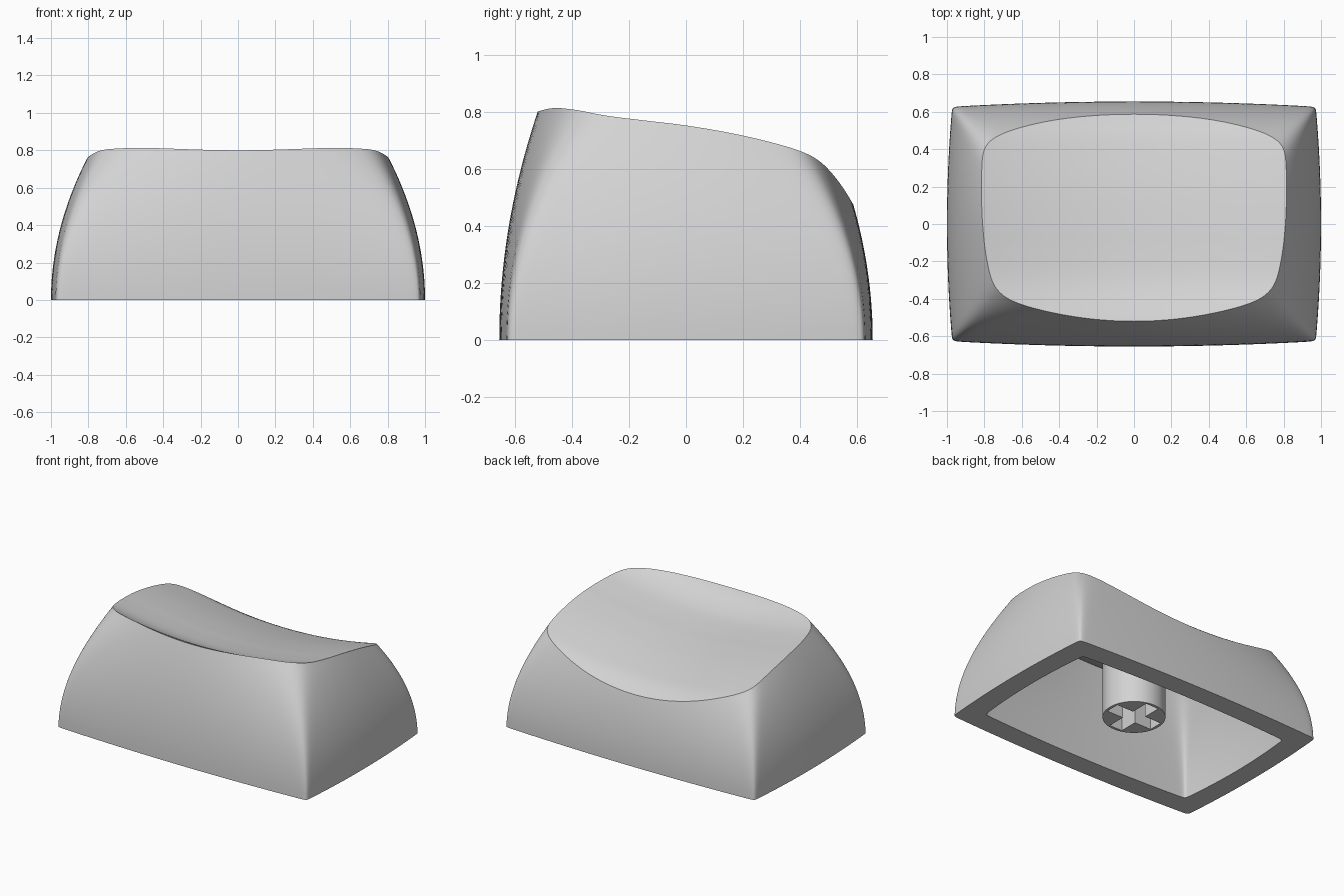
import bpy, bmesh, math
from mathutils import Vector

cube = bpy.data.objects.get("Cube")
if cube:
    bpy.data.objects.remove(cube, do_unlink=True)

grey = bpy.data.materials.new("light_grey_plastic")
grey.use_nodes = True
colour = (0.65, 0.65, 0.65, 1)
grey.diffuse_color = colour
grey.node_tree.nodes["Principled BSDF"].inputs["Base Color"].default_value = colour

SIDE = 44          # columns along each side of the cap
WALL_ROWS = 20
TOP_ROWS = 20
WALL = 0.145       # shell thickness at the base
ROOF = 0.1

# Centre line of the scooped top, front to back (y, z)
SCOOP = [(-0.7, 0.84), (-0.52, 0.8), (-0.47, 0.78), (-0.4, 0.738), (-0.3, 0.7),
         (-0.15, 0.672), (0, 0.65), (0.2, 0.613), (0.4, 0.563), (0.5, 0.53),
         (0.585, 0.475), (0.75, 0.32)]


def slope(i):
    lo, hi = SCOOP[max(i - 1, 0)], SCOOP[min(i + 1, len(SCOOP) - 1)]
    return (hi[1] - lo[1]) / (hi[0] - lo[0])


def dish(x, y):
    """Height of the scooped top: smooth centre line plus a sideways curve."""
    y = min(max(y, SCOOP[0][0]), SCOOP[-1][0])
    i = max(k for k in range(len(SCOOP) - 1) if SCOOP[k][0] <= y)
    (y0, z0), (y1, z1) = SCOOP[i], SCOOP[i + 1]
    h = y1 - y0
    t = (y - y0) / h
    z = (z0 * (1 + 2 * t) * (1 - t) ** 2 + slope(i) * h * t * (1 - t) ** 2
         + z1 * t * t * (3 - 2 * t) + slope(i + 1) * h * t * t * (t - 1))
    return z + 0.155 * x * x


def wall(u, v, z, inset):
    """Point on the curved side wall in square direction (u, v) at height z."""
    t = z / 0.8
    n = 80 * 0.13 ** min(t, 1)      # corners soften with height
    k = (abs(u) ** n + abs(v) ** n) ** (-1 / n)
    u, v = u * k, v * k
    half_x = 1 - 0.2 * (z / 0.77) ** 2 - inset
    lean = 0.07 * (z / 0.48) ** 2 if v > 0 else 0.135 * t * t
    half_y = 0.655 - lean - inset
    return Vector((u * (half_x - (0.028 + 0.025 * t * t) * v * v),
                   v * (half_y - (0.028 + 0.085 * t * t) * u * u), z))


def rim_height(u, v, inset, drop):
    lo, hi = 0.0, 0.95
    for _ in range(30):
        mid = (lo + hi) / 2
        p = wall(u, v, mid, inset)
        if mid < dish(p.x, p.y) - drop:
            lo = mid
        else:
            hi = mid
    return lo


# Directions round the square, closer together near the corners
steps = [math.sin(math.pi * (k / SIDE - 0.5)) for k in range(SIDE)]
DIRS = ([(s, -1) for s in steps] + [(1, s) for s in steps]
        + [(-s, 1) for s in steps] + [(-1, -s) for s in steps])


def bridge(bm, a, b):
    for i in range(len(a)):
        j = (i + 1) % len(a)
        bm.faces.new((a[i], a[j], b[j], b[i]))


def skin(bm, inset, drop):
    """Side wall and scooped top as one surface; returns its bottom ring."""
    tops = [rim_height(u, v, inset, drop) for u, v in DIRS]
    rings = []
    for r in range(WALL_ROWS + 1):
        rings.append([bm.verts.new(wall(u, v, h * r / WALL_ROWS, inset))
                      for (u, v), h in zip(DIRS, tops)])
    rim = [v.co.copy() for v in rings[-1]]
    for r in range(1, TOP_ROWS):
        s = 1 - r / TOP_ROWS
        rings.append([bm.verts.new((p.x * s, p.y * s, dish(p.x * s, p.y * s) - drop))
                      for p in rim])
    for a, b in zip(rings, rings[1:]):
        bridge(bm, a, b)
    centre = bm.verts.new((0, 0, dish(0, 0) - drop))
    last = rings[-1]
    for i in range(len(last)):
        bm.faces.new((last[i], last[(i + 1) % len(last)], centre))
    return rings[0]


def finish(name, bm):
    bmesh.ops.recalc_face_normals(bm, faces=bm.faces)
    mesh = bpy.data.meshes.new(name)
    bm.to_mesh(mesh)
    bm.free()
    mesh.materials.append(grey)
    ob = bpy.data.objects.new(name, mesh)
    bpy.context.collection.objects.link(ob)
    return ob


def activate(ob):
    bpy.ops.object.select_all(action='DESELECT')
    ob.select_set(True)
    bpy.context.view_layer.objects.active = ob


def shade(ob):
    activate(ob)
    bpy.ops.object.shade_smooth_by_angle(angle=math.radians(35))


# Hollow cap: outer skin, inner skin and flat bottom edge
bm = bmesh.new()
outer = skin(bm, 0, 0)
inner = skin(bm, WALL, ROOF)
bridge(bm, outer, inner)
shade(finish("cap_shell", bm))

# Round stem under the roof
STEM_LOW, STEM_HIGH = 0.075, 0.6
bm = bmesh.new()
bmesh.ops.create_cone(bm, cap_ends=True, segments=64, radius1=0.2, radius2=0.2,
                      depth=STEM_HIGH - STEM_LOW)
bmesh.ops.translate(bm, verts=bm.verts, vec=(0, 0, (STEM_LOW + STEM_HIGH) / 2))
stem = finish("stem", bm)

# Cross-shaped socket cut into the stem
ARM, HALF = 0.18, 0.05
bm = bmesh.new()
corners = []
for q in range(4):
    c, s = math.cos(q * math.pi / 2), math.sin(q * math.pi / 2)
    for x, y in ((ARM, -HALF), (ARM, HALF), (HALF, HALF)):
        corners.append(bm.verts.new((x * c - y * s, x * s + y * c, 0)))
base = bm.faces.new(corners)
up = bmesh.ops.extrude_face_region(bm, geom=[base])["geom"]
bmesh.ops.translate(bm, vec=(0, 0, 0.45),
                    verts=[g for g in up if isinstance(g, bmesh.types.BMVert)])
cutter = finish("socket_cutter", bm)
cutter.hide_render = True

cut = stem.modifiers.new("socket", 'BOOLEAN')
cut.operation = 'DIFFERENCE'
cut.solver = 'EXACT'
cut.object = cutter
activate(stem)
bpy.ops.object.modifier_apply(modifier=cut.name)
bpy.data.objects.remove(cutter, do_unlink=True)
shade(stem)
